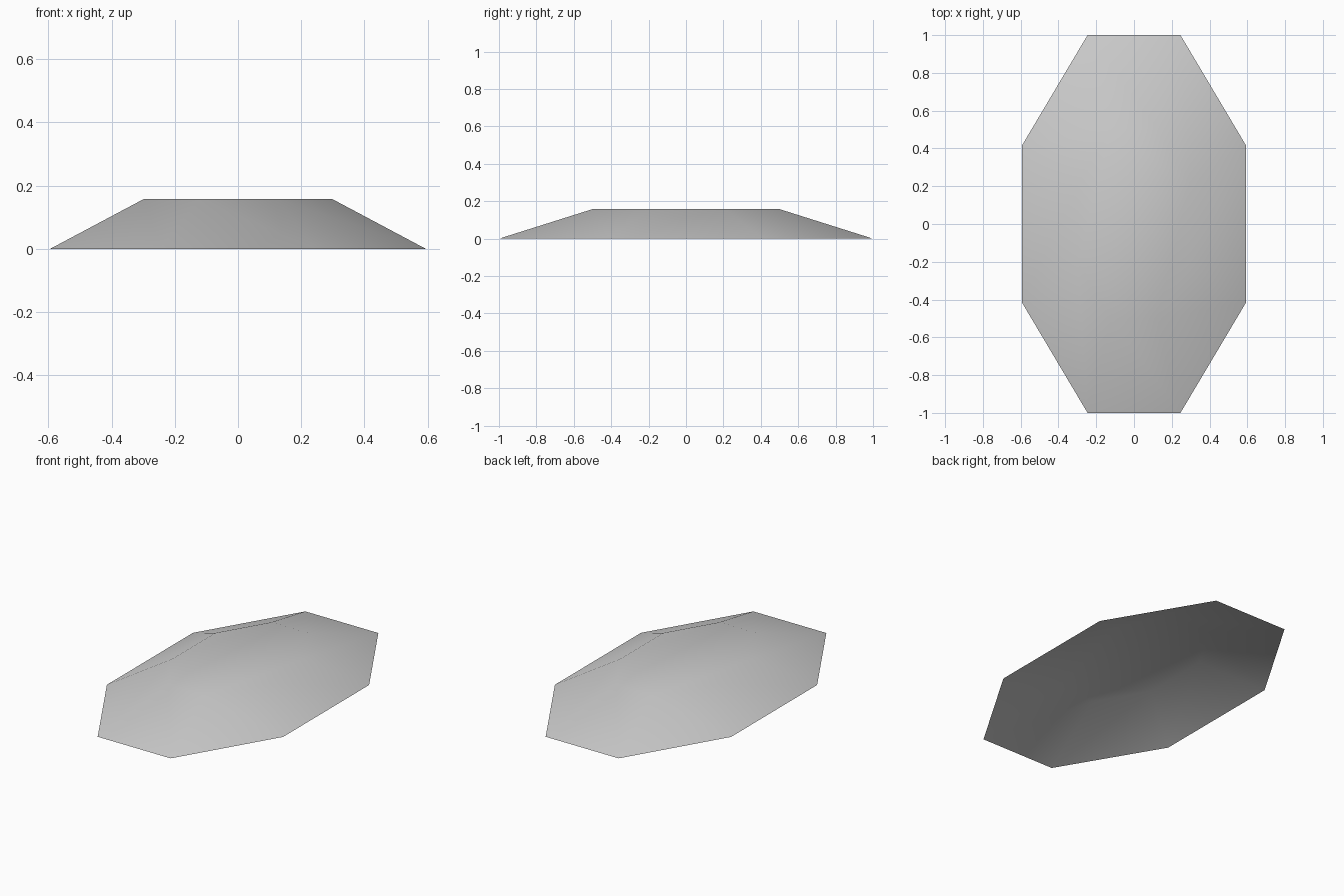
import bpy
import bmesh
from math import cos, pi
from mathutils import Matrix

cube = bpy.data.objects.get("Cube")
if cube:
    bpy.data.objects.remove(cube, do_unlink=True)

SIDES = 8
HALF_WIDTH, HALF_LENGTH, HEIGHT = 0.594, 1.0, 0.158
TOP_SCALE = 0.5

# Plain grey material
grey = bpy.data.materials.new("light grey")
grey.use_nodes = True
colour = (0.6, 0.6, 0.6, 1)
grey.diffuse_color = colour
grey.node_tree.nodes["Principled BSDF"].inputs["Base Color"].default_value = colour

# Shallow octagonal frustum, flat sides facing the axes
bm = bmesh.new()
radius = 1 / cos(pi / SIDES)
bmesh.ops.create_cone(bm, cap_ends=True, segments=SIDES, radius1=radius,
                      radius2=radius * TOP_SCALE, depth=1)
bm.transform(Matrix.Diagonal((HALF_WIDTH, HALF_LENGTH, HEIGHT, 1))
             @ Matrix.Translation((0, 0, 0.5))
             @ Matrix.Rotation(pi / SIDES, 4, "Z"))

# Open underside
bm.normal_update()
underside = [f for f in bm.faces if f.normal.z < -0.9]
bmesh.ops.delete(bm, geom=underside, context="FACES_ONLY")

# Soft shading over the whole shell
for face in bm.faces:
    face.smooth = True

mesh = bpy.data.meshes.new("shallow_shell")
bm.to_mesh(mesh)
bm.free()
mesh.materials.append(grey)
shell = bpy.data.objects.new("shallow_shell", mesh)
bpy.context.collection.objects.link(shell)
